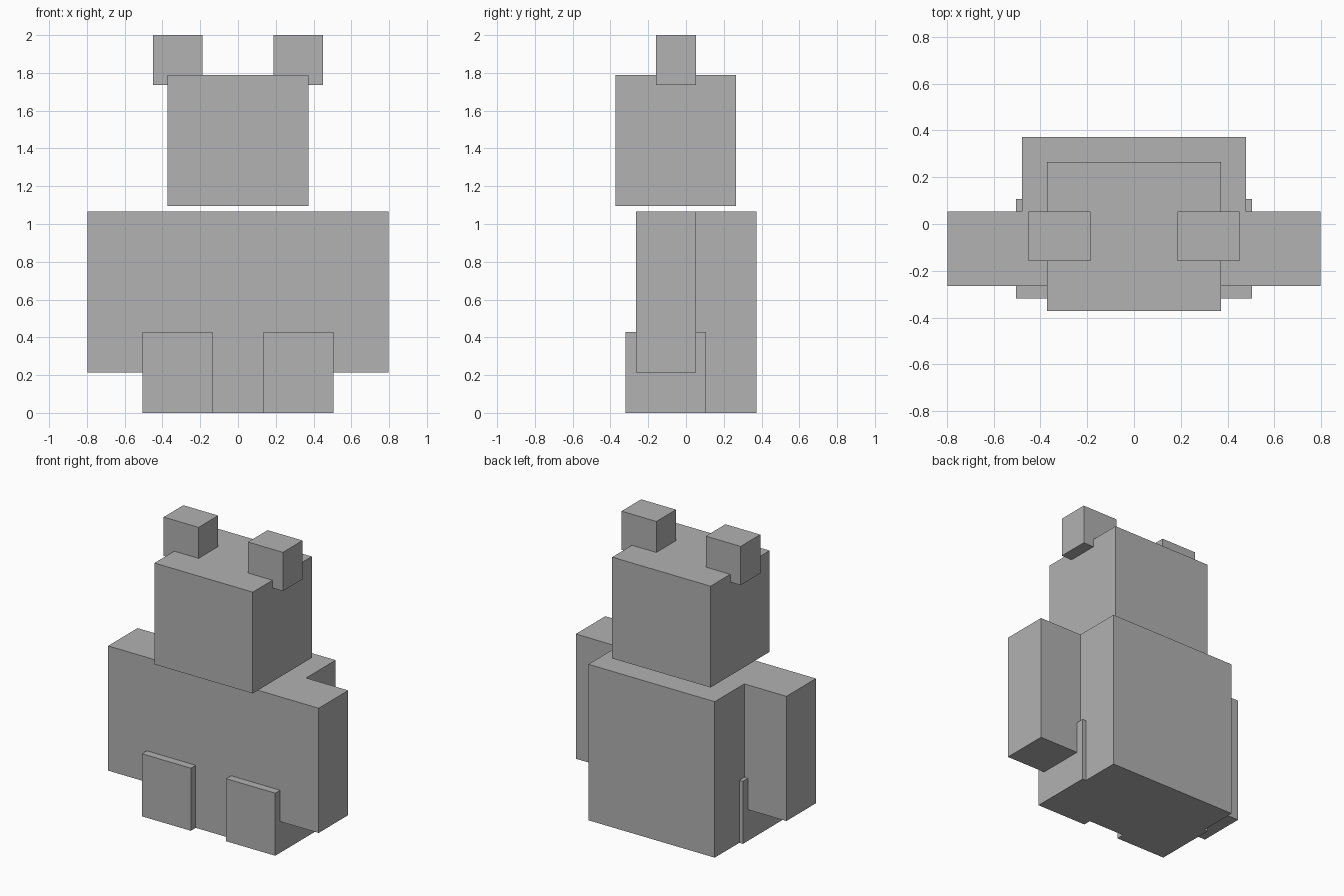
import bpy

if "Cube" in bpy.data.objects:
    bpy.data.objects.remove(bpy.data.objects["Cube"])

grey = bpy.data.materials.new("plain grey")
grey.diffuse_color = (0.445, 0.445, 0.445, 1)
grey.use_nodes = True
grey.node_tree.nodes["Principled BSDF"].inputs["Base Color"].default_value = grey.diffuse_color


def box(name, x, y, z):
    """Axis-aligned block given as (min, max) on each axis."""
    bpy.ops.mesh.primitive_cube_add(size=1)
    ob = bpy.context.object
    ob.name = name
    for v in ob.data.vertices:
        v.co = [lo + (c + 0.5) * (hi - lo) for c, (lo, hi) in zip(v.co, (x, y, z))]
    ob.data.materials.append(grey)
    return ob


def pair(name, x, y, z):
    """Matching blocks on both sides of the centre."""
    box(name + "_right", x, y, z)
    box(name + "_left", (-x[1], -x[0]), y, z)


# Torso and floating head
box("body", (-0.478, 0.478), (-0.266, 0.372), (0, 1.067))
box("head", (-0.372, 0.372), (-0.372, 0.266), (1.095, 1.788))

# Ears overlap the upper corners of the head
pair("ear", (0.187, 0.451), (-0.159, 0.053), (1.735, 2.0))

# Arms sit flush with the front of the body
pair("arm", (0.478, 0.797), (-0.266, 0.053), (0.214, 1.067))

# Legs poke out slightly from the front and sides
pair("leg", (0.134, 0.505), (-0.319, 0.106), (0, 0.428))
